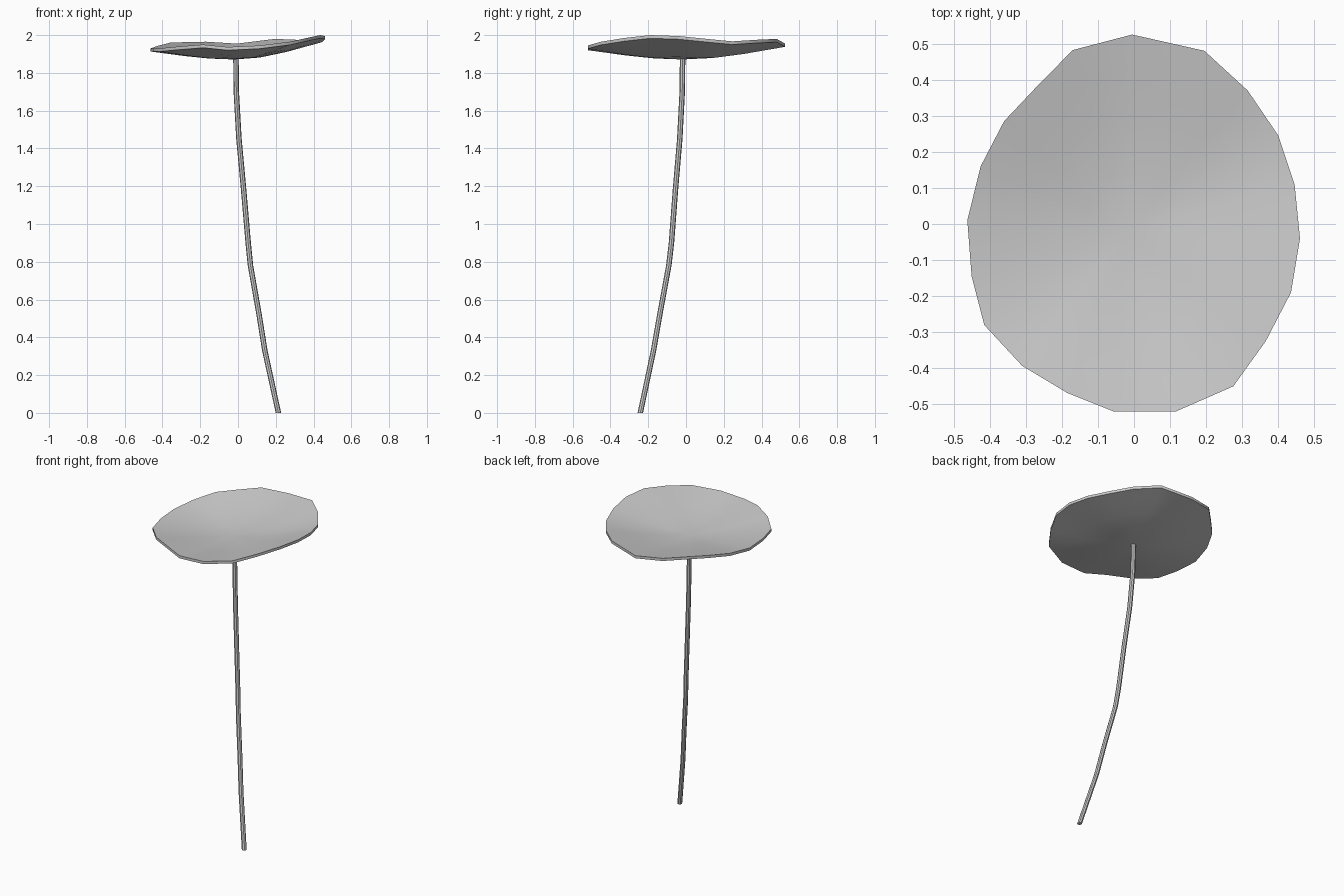
import bpy, bmesh
from mathutils import Vector
from math import cos, sin, tau

if "Cube" in bpy.data.objects:
    bpy.data.objects.remove(bpy.data.objects["Cube"])

# Leaf rim outline, top surface
RIM = [(-.005, .525, 1.955), (.195, .48, 1.98), (.315, .37, 1.975), (.40, .245, 1.967),
       (.445, .11, 1.98), (.46, -.04, 1.995), (.435, -.19, 2.0), (.365, -.325, 1.985),
       (.275, -.45, 1.965), (.115, -.52, 1.945), (-.055, -.52, 1.937), (-.185, -.468, 1.95),
       (-.31, -.393, 1.94), (-.415, -.28, 1.93), (-.45, -.145, 1.93), (-.462, .01, 1.93),
       (-.425, .16, 1.943), (-.36, .285, 1.96), (-.275, .375, 1.963), (-.17, .482, 1.965)]
CENTRE = Vector((-.02, -.02, 1.888))
THICK = .017

# Stem centre line
STEM = [(.214, -.242, 0), (.142, -.172, .33), (.11, -.137, .53), (.066, -.091, .78),
        (.054, -.077, .9), (.03, -.056, 1.18), (.005, -.033, 1.45),
        (-.009, -.02, 1.7), (-.011, -.018, 1.885)]


def make_object(name, bm):
    bmesh.ops.recalc_face_normals(bm, faces=bm.faces)
    mesh = bpy.data.meshes.new(name)
    bm.to_mesh(mesh)
    bm.free()
    obj = bpy.data.objects.new(name, mesh)
    bpy.context.collection.objects.link(obj)
    bpy.ops.object.select_all(action='DESELECT')
    obj.select_set(True)
    bpy.context.view_layer.objects.active = obj
    bpy.ops.object.shade_smooth_by_angle(angle=.7)
    return obj


def bridge(bm, a, b):
    n = len(a)
    for i in range(n):
        j = (i + 1) % n
        bm.faces.new((a[i], a[j], b[j], b[i]))


# Leaf: shallow wavy dish, top and underside joined by a thin rim
bm = bmesh.new()
rims = []
for drop in (0, THICK):
    offset = Vector((0, 0, -drop))
    previous = None
    centre = bm.verts.new(CENTRE + offset)
    for t, lift in ((.3, .12), (.6, .44), (.82, .75), (1, 1)):
        ring = []
        for p in RIM:
            d = Vector(p) - CENTRE
            ring.append(bm.verts.new(CENTRE + offset + Vector((d.x * t, d.y * t, d.z * lift))))
        if previous:
            bridge(bm, previous, ring)
        else:
            for i in range(len(ring)):
                bm.faces.new((centre, ring[i], ring[(i + 1) % len(ring)]))
        previous = ring
    rims.append(previous)
bridge(bm, *rims)
make_object("leaf", bm)

# Stem: eight-sided bent tube
bm = bmesh.new()
rings = [[bm.verts.new((x + .0145 * cos(tau * k / 8), y + .0145 * sin(tau * k / 8), z))
          for k in range(8)] for x, y, z in STEM]
for a, b in zip(rings, rings[1:]):
    bridge(bm, a, b)
bm.faces.new(rings[0])
bm.faces.new(rings[-1])
make_object("stem", bm)
